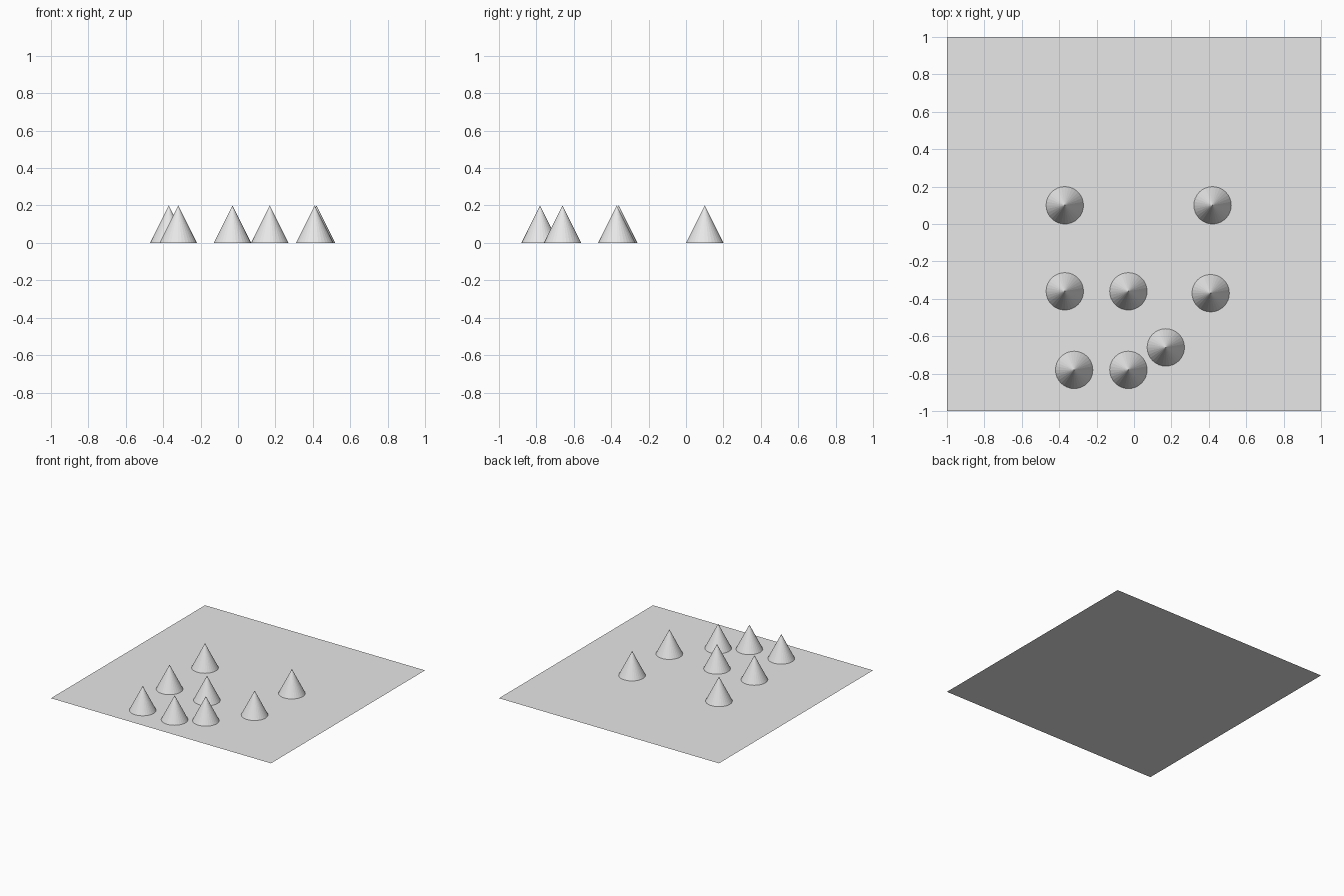
import bpy

cube = bpy.data.objects.get("Cube")
if cube:
    bpy.data.objects.remove(cube, do_unlink=True)

# One plain grey for everything
GREY = (0.8, 0.8, 0.8, 1.0)
grey = bpy.data.materials.new("light_grey")
grey.use_nodes = True
grey.diffuse_color = GREY
for node in grey.node_tree.nodes:
    if node.type == "BSDF_PRINCIPLED":
        node.inputs["Base Color"].default_value = GREY


def finish(name):
    obj = bpy.context.object
    obj.name = name
    obj.data.materials.append(grey)


# Flat square ground sheet
bpy.ops.mesh.primitive_plane_add(size=2)
finish("ground_sheet")

# Cones standing on the sheet
RADIUS, HEIGHT = 0.1, 0.2
SPOTS = [
    (-0.37, 0.10), (0.42, 0.10),
    (-0.37, -0.36), (-0.03, -0.36), (0.41, -0.37),
    (-0.32, -0.78), (-0.03, -0.78), (0.17, -0.66),
]
for i, (x, y) in enumerate(SPOTS, 1):
    bpy.ops.mesh.primitive_cone_add(vertices=32, radius1=RADIUS, radius2=0,
                                    depth=HEIGHT, location=(x, y, HEIGHT / 2))
    finish(f"cone_{i}")
